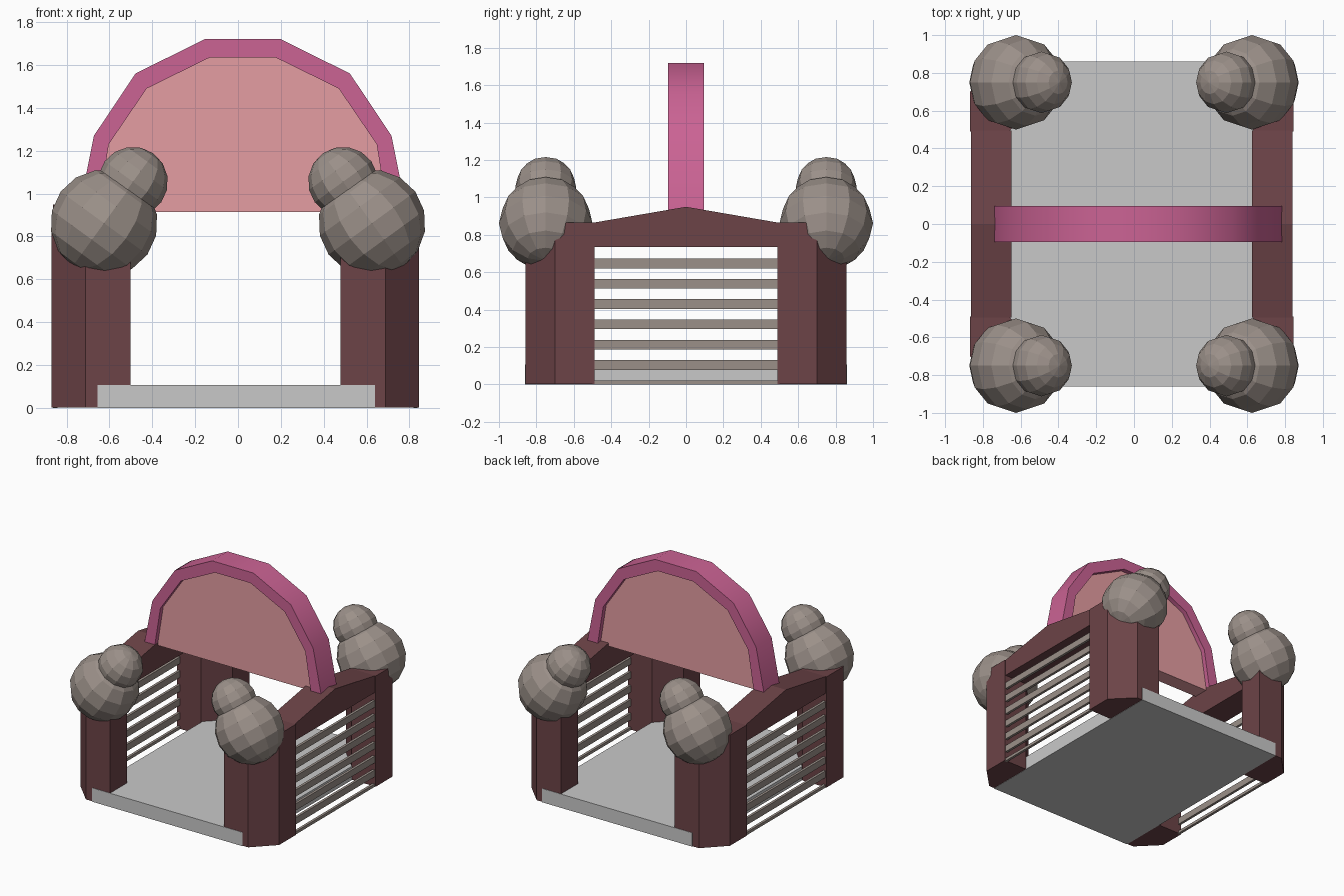
import bpy
import math
from mathutils import Matrix, Vector

if "Cube" in bpy.data.objects:
    bpy.data.objects.remove(bpy.data.objects["Cube"], do_unlink=True)


def material(name, r, g, b):
    """Flat colour from 0-255 screen values."""
    col = [((c / 255 + 0.055) / 1.055) ** 2.4 for c in (r, g, b)] + [1]
    mat = bpy.data.materials.new(name)
    mat.use_nodes = True
    mat.diffuse_color = col
    mat.node_tree.nodes["Principled BSDF"].inputs["Base Color"].default_value = col
    return mat


MAROON = material("maroon wood", 108, 67, 71)
TAUPE = material("taupe", 155, 144, 137)
GREY = material("floor grey", 201, 201, 201)
PINK = material("arch pink", 203, 99, 148)
SALMON = material("panel salmon", 229, 157, 162)


def prism(name, outline, axis, lo, hi, mat):
    """Extrude a 2D outline along x, y or z."""
    def place(p, d):
        a, b = p
        return {"x": (d, a, b), "y": (a, d, b), "z": (a, b, d)}[axis]
    n = len(outline)
    verts = [place(p, lo) for p in outline] + [place(p, hi) for p in outline]
    faces = [tuple(range(n)), tuple(range(2 * n - 1, n - 1, -1))]
    faces += [(i, i + n, (i + 1) % n + n, (i + 1) % n) for i in range(n)]
    mesh = bpy.data.meshes.new(name)
    mesh.from_pydata(verts, [], faces)
    mesh.materials.append(mat)
    obj = bpy.data.objects.new(name, mesh)
    bpy.context.collection.objects.link(obj)
    # make normals point outward
    bpy.ops.object.select_all(action="DESELECT")
    bpy.context.view_layer.objects.active = obj
    obj.select_set(True)
    bpy.ops.object.mode_set(mode="EDIT")
    bpy.ops.mesh.select_all(action="SELECT")
    bpy.ops.mesh.normals_make_consistent(inside=False)
    bpy.ops.object.mode_set(mode="OBJECT")


def box(name, x, y, z, mat):
    corners = [(x[0], y[0]), (x[1], y[0]), (x[1], y[1]), (x[0], y[1])]
    prism(name, corners, "z", z[0], z[1], mat)


def ball(name, centre, radius, tilt):
    """Faceted ball whose pole leans inward."""
    bpy.ops.mesh.primitive_uv_sphere_add(segments=12, ring_count=8, radius=radius)
    obj = bpy.context.object
    obj.name = name
    obj.data.transform(Matrix.Rotation(tilt, 4, "Y"))
    obj.location = Vector(centre)
    obj.data.materials.append(TAUPE)


# Floor slab
box("floor", (-0.655, 0.64), (-0.861, 0.861), (0, 0.107), GREY)

# Corner posts, six-sided, each topped by two balls
SHIFT = -0.012
post = [(0.49, 0.65), (0.65, 0.49), (0.857, 0.49), (0.857, 0.7), (0.7, 0.858), (0.49, 0.858)]
for sx, side in ((1, "left"), (-1, "right")):
    for sy, end in ((-1, "front"), (1, "back")):
        tag = f"{end}_{side}"
        prism(f"{tag}_post", [(sx * x + SHIFT, sy * y) for x, y in post],
              "z", 0.002, 0.865, MAROON)
        tilt = -sx * math.radians(36)
        ball(f"{tag}_large_ball", (sx * 0.625, sy * 0.75, 0.862), 0.25, tilt)
        ball(f"{tag}_small_ball", (sx * 0.49, sy * 0.75, 1.055), 0.163, tilt)

    # Gabled top beam
    beam = [(-0.495, 0.735), (0.495, 0.735), (0.495, 0.865), (0, 0.95), (-0.495, 0.865)]
    xs = sorted((sx * 0.637 + SHIFT, sx * 0.85 + SHIFT))
    prism(f"{side}_beam", beam, "x", xs[0], xs[1], MAROON)

    # Thin horizontal slats along the outer side
    xs = sorted((sx * 0.83 + SHIFT, sx * 0.85 + SHIFT))
    for i in range(7):
        top = 0.673 - i * 0.1085
        box(f"{side}_slat_{i + 1}", xs, (-0.5, 0.5), (max(top - 0.052, 0), top), TAUPE)


# Arch ring and the panel filling it
def arch(half):
    """Mirror half of an arch profile about its centre line."""
    mid = 0.022
    return [(mid - x, z) for x, z in half] + [(mid + x, z) for x, z in reversed(half)]


outer = arch([(0.765, 0.915), (0.694, 1.27), (0.5, 1.56), (0.178, 1.72)])
inner = arch([(0.675, 0.915), (0.625, 1.23), (0.448, 1.49), (0.153, 1.635)])
prism("arch", outer + inner[::-1], "y", -0.096, 0.096, PINK)
bpy.ops.object.shade_smooth_by_angle(angle=math.radians(40))
prism("arch_panel", inner, "y", -0.06, 0.06, SALMON)
